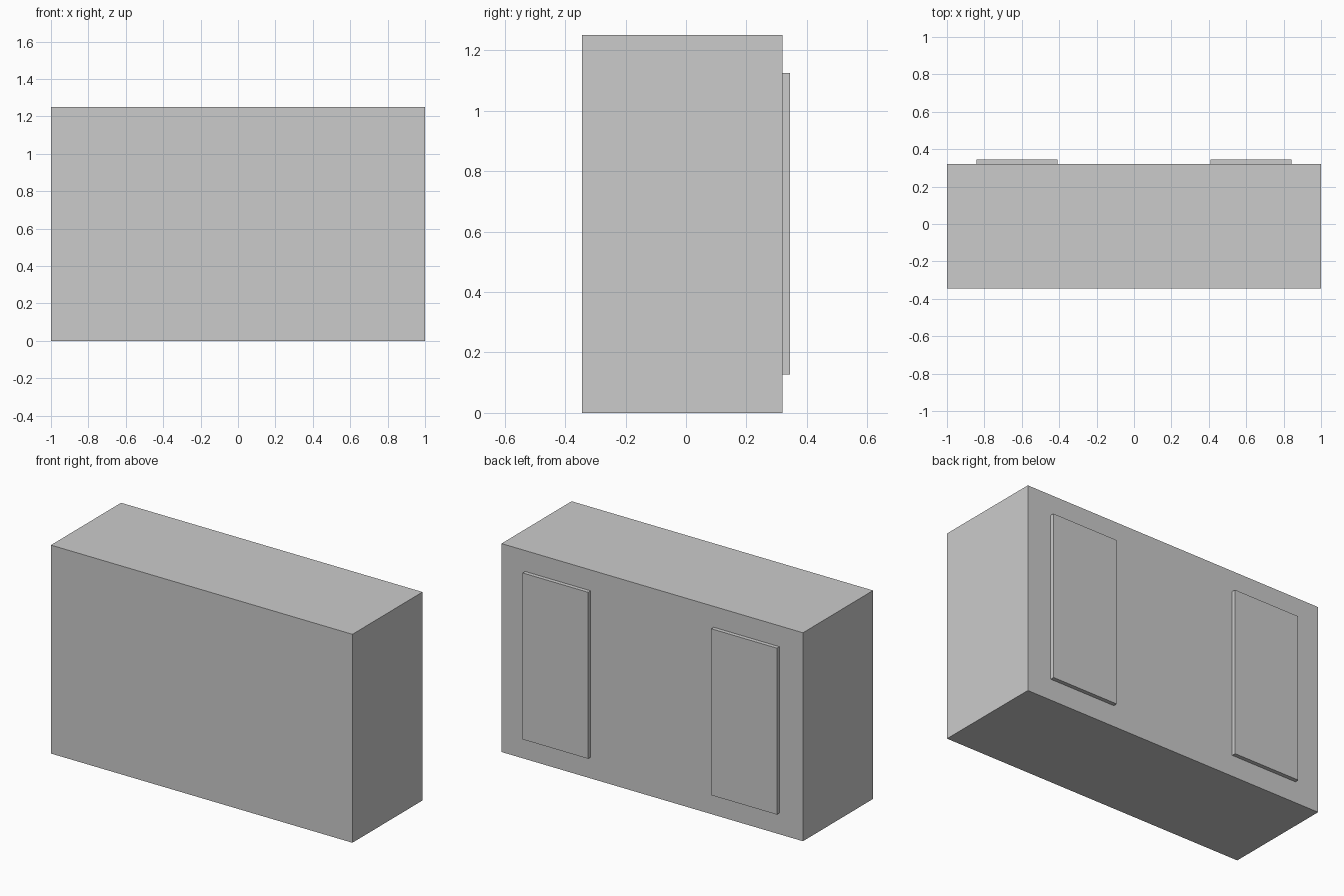
import bpy

if "Cube" in bpy.data.objects:
    bpy.data.objects.remove(bpy.data.objects["Cube"])


def box(name, lo, hi):
    """Add a box spanning two opposite corners."""
    centre = [(a + b) / 2 for a, b in zip(lo, hi)]
    bpy.ops.mesh.primitive_cube_add(size=1, location=centre)
    ob = bpy.context.object
    ob.name = name
    ob.scale = [b - a for a, b in zip(lo, hi)]
    bpy.ops.object.transform_apply(location=False, rotation=False, scale=True)
    return ob


BACK = 0.32      # back face of the body
DEPTH = 0.344    # half of the overall depth

# Main body
box("cabinet_body", (-1, -DEPTH, 0), (1, BACK, 1.25))

# Raised panels on the back, one each side
for side, x0, x1 in (("left", -0.843, -0.408), ("right", 0.408, 0.843)):
    box(f"back_panel_{side}", (x0, BACK, 0.127), (x1, DEPTH, 1.125))
